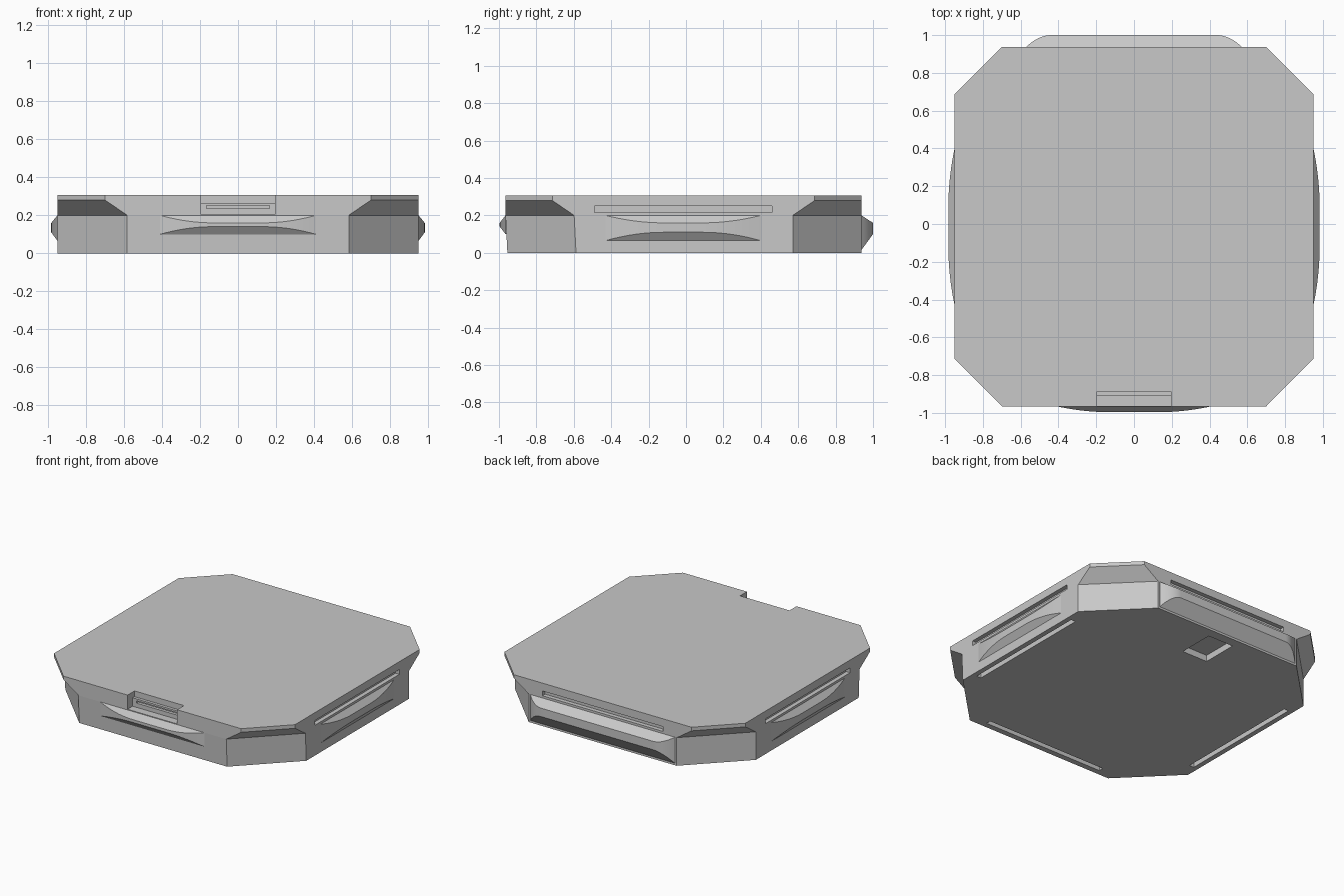
import bpy, bmesh, math
from mathutils import Matrix, Vector

cube = bpy.data.objects.get("Cube")
if cube:
    bpy.data.objects.remove(cube, do_unlink=True)

grey = bpy.data.materials.new("plain grey")
grey.use_nodes = True
GREY = (0.58, 0.58, 0.58, 1)
grey.diffuse_color = GREY
grey.node_tree.nodes["Principled BSDF"].inputs["Base Color"].default_value = GREY

RIGHT, LEFT = -0.95, 0.95
FRONT, BACK = -0.965, 0.938
MID_Y = -0.015


def make_object(name, bm):
    bmesh.ops.recalc_face_normals(bm, faces=bm.faces)
    mesh = bpy.data.meshes.new(name)
    bm.to_mesh(mesh)
    bm.free()
    mesh.materials.append(grey)
    ob = bpy.data.objects.new(name, mesh)
    bpy.context.collection.objects.link(ob)
    return ob


def loft(name, rings):
    """Skin a closed solid through rings of equal length."""
    bm = bmesh.new()
    loops = [[bm.verts.new(p) for p in ring] for ring in rings]
    n = len(loops[0])
    for a, b in zip(loops, loops[1:]):
        for i in range(n):
            j = (i + 1) % n
            bm.faces.new((a[i], a[j], b[j], b[i]))
    bm.faces.new(loops[0])
    bm.faces.new(loops[-1])
    return make_object(name, bm)


def octagon(cut, z, front=FRONT):
    x, c = LEFT, cut
    return [(x - c, front, z), (x, front + c, z), (x, BACK - c, z), (x - c, BACK, z),
            (c - x, BACK, z), (-x, BACK - c, z), (-x, front + c, z), (c - x, front, z)]


def carve(target, lo, hi):
    """Cut an axis-aligned box out of the target."""
    lo, hi = Vector(lo), Vector(hi)
    bm = bmesh.new()
    bmesh.ops.create_cube(bm, size=1)
    bm.transform(Matrix.Translation((lo + hi) / 2) @ Matrix.Diagonal((*(hi - lo), 1)))
    cutter = make_object("cutter", bm)
    cutter.hide_render = True
    mod = target.modifiers.new("cut", "BOOLEAN")
    mod.operation, mod.solver, mod.object = "DIFFERENCE", "EXACT", cutter
    bpy.ops.object.select_all(action="DESELECT")
    bpy.context.view_layer.objects.active = target
    target.select_set(True)
    bpy.ops.object.modifier_apply(modifier=mod.name)
    bpy.data.objects.remove(cutter, do_unlink=True)


# Slab with clipped corners that step inwards below the rim
body = loft("body", [octagon(0.367, 0, FRONT + 0.01), octagon(0.367, 0.2),
                     octagon(0.25, 0.28), octagon(0.25, 0.306)])

# Long slots in the two sides and the back
for s in (-1, 1):
    xs = sorted((s * 0.92, s * 1.05))
    carve(body, (xs[0], MID_Y - 0.475, 0.216), (xs[1], MID_Y + 0.475, 0.25))
carve(body, (-0.475, BACK - 0.03, 0.216), (0.475, 1.1, 0.25))

# Grooves under the two sides and the front
for s in (-1, 1):
    xs = sorted((s * 0.88, s * 0.915))
    carve(body, (xs[0], MID_Y - 0.475, -0.1), (xs[1], MID_Y + 0.475, 0.034))
carve(body, (-0.475, -0.915, -0.1), (0.475, -0.88, 0.034))

# Square recess underneath, near the back
carve(body, (-0.1, 0.61, -0.1), (0.1, 0.87, 0.045))

# Stepped latch notch in the front rim, with a thin groove in its wall
carve(body, (-0.195, -1.1, 0.205), (0.195, -0.908, 0.4))
carve(body, (-0.195, -1.1, 0.265), (0.195, -0.887, 0.4))
carve(body, (-0.165, -1.1, 0.235), (0.165, -0.887, 0.252))


def bulge(name, place, angle, half, flat, reach, wall_z, nose_z):
    """Grip that swells out of a wall, with sloping top and bottom."""
    (w0, w1), (n0, n1) = wall_z, nose_z
    steps = 10
    right = [half - (half - flat) * i / steps for i in range(steps + 1)]
    turn = Matrix.Translation(place) @ Matrix.Rotation(angle, 4, "Z")
    rings = []
    for u in [-x for x in right] + right[::-1]:
        t = (abs(u) - flat) / (half - flat)
        f = max(1 - t * t, 0.002)
        d = -reach * f
        section = [(0.03, w0), (0, w0), (d, w0 + (n0 - w0) * f),
                   (d, w1 + (n1 - w1) * f), (0, w1), (0.03, w1)]
        rings.append([turn @ Vector((u, y, z)) for y, z in section])
    ob = loft(name, rings)
    bpy.ops.object.select_all(action="DESELECT")
    bpy.context.view_layer.objects.active = ob
    ob.select_set(True)
    bpy.ops.object.shade_smooth_by_angle(angle=math.radians(20))


# Grips on all four walls
bulge("front_grip", (0, FRONT, 0), 0, 0.41, 0.13, 0.031, (0.1, 0.2), (0.14, 0.16))
bulge("back_grip", (0, BACK, 0), math.pi, 0.57, 0.44, 0.062, (0.015, 0.2), (0.1, 0.16))
for name, x, angle in (("left_grip", LEFT, math.pi / 2), ("right_grip", RIGHT, -math.pi / 2)):
    bulge(name, (x, MID_Y, 0), angle, 0.415, 0.1, 0.033, (0.065, 0.2), (0.11, 0.16))
